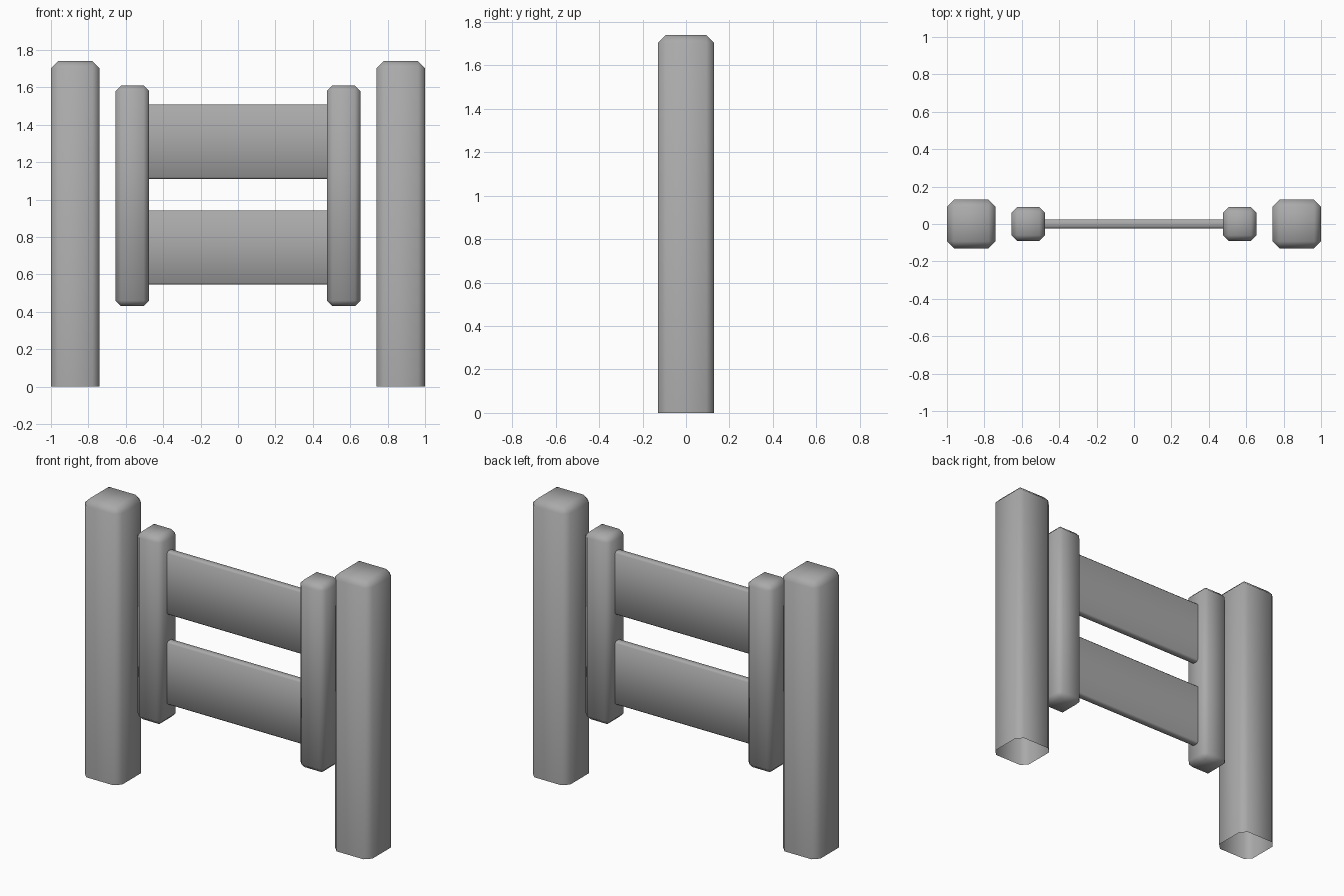
import bpy
import bmesh
from mathutils import Vector

cube = bpy.data.objects.get("Cube")
if cube:
    bpy.data.objects.remove(cube, do_unlink=True)

GREY = (0.40, 0.40, 0.40, 1.0)
mat = bpy.data.materials.new("plain grey")
mat.use_nodes = True
mat.diffuse_color = GREY
mat.node_tree.nodes["Principled BSDF"].inputs["Base Color"].default_value = GREY


def beam(name, low, high, chamfer, keep_edge, open_face=None):
    """Chamfered, smooth-shaded box; open_face picks the face centres to remove."""
    low, high = Vector(low), Vector(high)
    bm = bmesh.new()
    bmesh.ops.create_cube(bm, size=1)
    for v in bm.verts:
        v.co = (low + high) / 2 + v.co * (high - low)
    edges = [e for e in bm.edges if keep_edge((e.verts[0].co + e.verts[1].co) / 2)]
    bmesh.ops.bevel(bm, geom=edges, offset=chamfer, offset_type='OFFSET',
                    segments=1, profile=0.5, affect='EDGES')
    if open_face:
        doomed = [f for f in bm.faces if open_face(f.calc_center_median())]
        bmesh.ops.delete(bm, geom=doomed, context='FACES')
    for f in bm.faces:
        f.smooth = True
    mesh = bpy.data.meshes.new(name)
    bm.to_mesh(mesh)
    bm.free()
    mesh.materials.append(mat)
    obj = bpy.data.objects.new(name, mesh)
    bpy.context.collection.objects.link(obj)
    return obj


for side, s in (("left", 1), ("right", -1)):
    # Tall outer post, open underneath, with a square-cut foot
    x = 0.87 * s
    beam(f"{side}_outer_post", (x - 0.13, -0.13, 0), (x + 0.13, 0.13, 1.74), 0.037,
         lambda c: c.z > 0.01, lambda c: c.z < 0.001)
    # Shorter gate post, chamfered all round
    x = 0.565 * s
    beam(f"{side}_gate_post", (x - 0.09, -0.09, 0.43), (x + 0.09, 0.09, 1.61), 0.03,
         lambda c: True)

# Two wide boards running into the gate posts, softened along their length
for name, z0, z1 in (("lower_board", 0.545, 0.943), ("upper_board", 1.11, 1.508)):
    beam(name, (-0.5, -0.025, z0), (0.5, 0.025, z1), 0.01,
         lambda c: abs(c.x) < 0.1, lambda c: abs(c.x) > 0.49)
